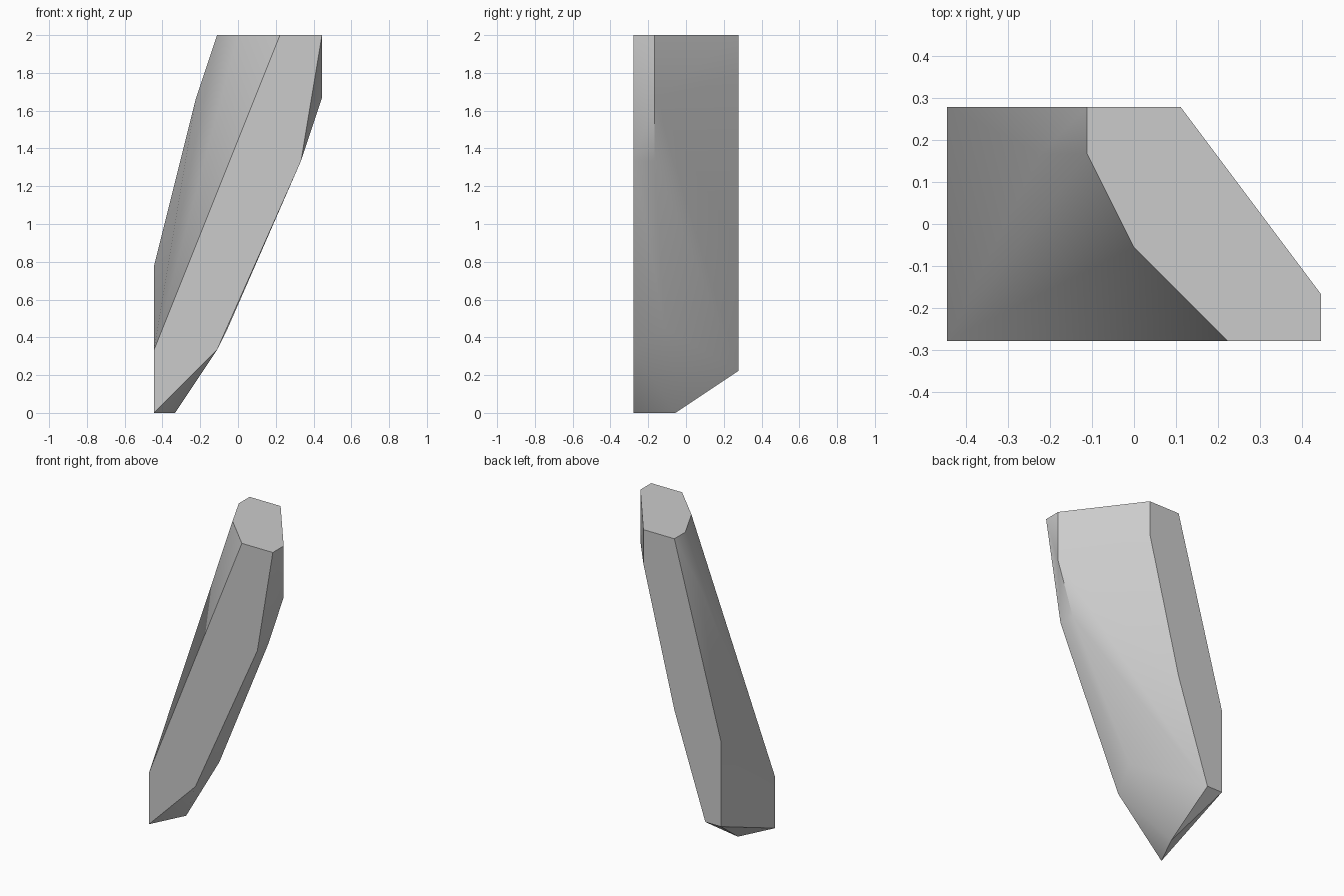
import bpy
import bmesh
import math

UNIT = 1 / 9
HALF_DEPTH = 2.5

default_cube = bpy.data.objects.get("Cube")
if default_cube:
    bpy.data.objects.remove(default_cube, do_unlink=True)


def flat_outline(outline, depth):
    """Place an x, z outline on an upright plane at the given y."""
    return [(x, depth, z) for x, z in outline]


# Flat front and back facets of the leaning shard
front_facet = [(-4, 0), (-1, 3), (3, 12), (4, 18), (2, 18), (-4, 3)]
back_facet = [(-1, 18), (-4, 7), (-4, 2), (-3, 2), (-1, 8), (1, 16), (1, 18)]

# Corners between the two facets: overhanging side, foot, then upper side
overhang_corners = [(4, -1.5, 18), (4, -1.5, 15), (3, -1.5, 12), (-0.5, -1, 4)]
foot_corners = [(-3, -0.5, 0)]
upper_corners = [(0, -0.5, 18), (-1, 1.5, 18), (-2, 1.5, 15)]

corners = (
    flat_outline(front_facet, -HALF_DEPTH)
    + flat_outline(back_facet, HALF_DEPTH)
    + overhang_corners
    + foot_corners
    + upper_corners
)

# Wrap the corners in a solid hull and merge the coplanar triangles
bm = bmesh.new()
for corner in corners:
    bm.verts.new([value * UNIT for value in corner])
bmesh.ops.convex_hull(bm, input=bm.verts[:])
bmesh.ops.dissolve_limit(
    bm, angle_limit=math.radians(0.5), verts=bm.verts[:], edges=bm.edges[:]
)
bmesh.ops.recalc_face_normals(bm, faces=bm.faces[:])
mesh = bpy.data.meshes.new("stone_shard")
bm.to_mesh(mesh)
bm.free()

shard = bpy.data.objects.new("stone_shard", mesh)
bpy.context.collection.objects.link(shard)

# Plain grey stone
grey = (0.6, 0.6, 0.6, 1)
material = bpy.data.materials.new("light_grey_stone")
material.use_nodes = True
material.diffuse_color = grey
material.node_tree.nodes["Principled BSDF"].inputs["Base Color"].default_value = grey
mesh.materials.append(material)

# Soft shading over shallow facets, crisp main edges
bpy.ops.object.select_all(action="DESELECT")
shard.select_set(True)
bpy.context.view_layer.objects.active = shard
bpy.ops.object.shade_smooth_by_angle(angle=math.radians(30))
